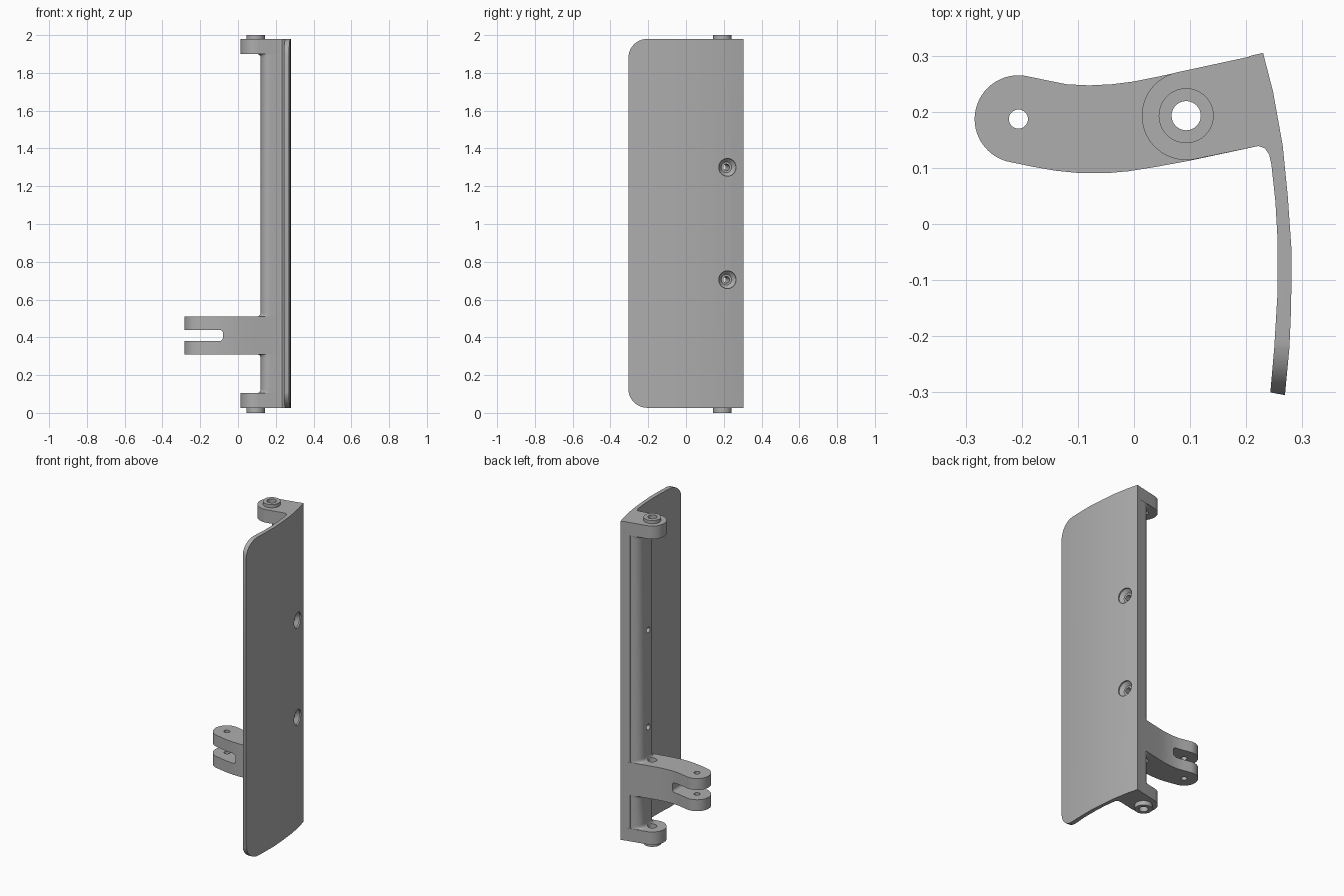
import bpy, bmesh
from math import sin, cos, radians, pi
from mathutils import Vector

cube = bpy.data.objects.get("Cube")
if cube:
    bpy.data.objects.remove(cube)

grey = bpy.data.materials.new("plain grey")
grey.use_nodes = True
grey.diffuse_color = (0.42, 0.42, 0.42, 1)
grey.node_tree.nodes["Principled BSDF"].inputs["Base Color"].default_value = grey.diffuse_color


def skin(name, rings):
    """Closed solid through a list of matching rings of points."""
    bm = bmesh.new()
    loops = [[bm.verts.new(p) for p in ring] for ring in rings]
    n = len(loops[0])
    for a, b in zip(loops, loops[1:]):
        for i in range(n):
            j = (i + 1) % n
            bm.faces.new((a[i], a[j], b[j], b[i]))
    bm.faces.new(loops[0])
    bm.faces.new(loops[-1])
    bmesh.ops.recalc_face_normals(bm, faces=bm.faces)
    mesh = bpy.data.meshes.new(name)
    bm.to_mesh(mesh)
    bm.free()
    mesh.materials.append(grey)
    ob = bpy.data.objects.new(name, mesh)
    bpy.context.collection.objects.link(ob)
    return ob


def prism(name, outline, z0, z1):
    return skin(name, [[(x, y, z) for x, y in outline] for z in (z0, z1)])


def arc(cx, cy, r, start, end, steps=16):
    angles = [radians(start + (end - start) * i / steps) for i in range(steps + 1)]
    return [(cx + r * cos(a), cy + r * sin(a)) for a in angles]


def circle(cx, cy, r, steps=40):
    return arc(cx, cy, r, 0, 360, steps)[:-1]


def rounded_rect(x0, y0, x1, y1, r):
    """Rectangle with its two corners at x0 rounded."""
    return (arc(x0 + r, y1 - r, r, 90, 180, 12) +
            arc(x0 + r, y0 + r, r, 180, 270, 12) + [(x1, y0), (x1, y1)])


def carve(ob, cutters, operation='DIFFERENCE'):
    for c in cutters:
        mod = ob.modifiers.new("cut", 'BOOLEAN')
        mod.object, mod.operation, mod.solver = c, operation, 'EXACT'
    bpy.context.view_layer.update()
    deps = bpy.context.evaluated_depsgraph_get()
    mesh = bpy.data.meshes.new_from_object(ob.evaluated_get(deps))
    ob.modifiers.clear()
    ob.data = mesh


AXIS = (0.093, 0.193)
PIN = (-0.206, 0.187)
BOTTOM, TOP = 0.027, 1.98
ARM_LOW, ARM_HIGH = 0.31, 0.51

# Cutters: hinge bore, pin hole, fork slot, plate border, screw holes
bore = prism("bore_cutter", circle(*AXIS, 0.026), -0.1, 2.1)
pin_hole = prism("pin_cutter", circle(*PIN, 0.017), 0.2, 0.6)
slot_shape = [(-x, z) for x, z in rounded_rect(0.08, 0.38, 0.4, 0.44, 0.018)]
slot = skin("slot_cutter", [[(x, y, z) for x, z in slot_shape] for y in (0, 0.4)])
border_shape = rounded_rect(-0.305, BOTTOM, 0.4, TOP, 0.1)
border = skin("border_cutter", [[(x, y, z) for y, z in border_shape] for x in (0, 0.4)])


def screw_cutter(z):
    out = Vector((0.98, 0.2, 0))
    side = Vector((-0.2, 0.98, 0))
    start = Vector((0.252, 0.22, z))
    steps = ((0.04, 0.047), (-0.01, 0.047), (-0.03, 0.028), (-0.03, 0.017), (-0.2, 0.017))
    return skin("screw_cutter", [[start + out * t + side * u + Vector((0, 0, v))
                                  for u, v in circle(0, 0, r, 32)] for t, r in steps])


screws = [screw_cutter(z) for z in (0.705, 1.3)]

# Curved cover plate
outer = [(0.23, 0.305), (0.248, 0.235), (0.265, 0.14), (0.274, 0.05), (0.281, -0.05),
         (0.28, -0.15), (0.277, -0.22), (0.269, -0.305)]
inner = [(0.243, -0.3), (0.25, -0.22), (0.256, -0.12), (0.256, -0.03), (0.252, 0.04),
         (0.245, 0.105), (0.241, 0.124), (0.233, 0.135), (0.222, 0.139), (0.205, 0.299)]
plate = prism("cover_plate", outer + inner, 0, 2)
carve(plate, [border], 'INTERSECT')
carve(plate, screws)

# Round-nosed spine, flaring into the lugs and the arm
nose = ([(0.205, 0.298), (0.175, 0.291)] + arc(0.18, 0.23, 0.06, 95, 180, 10) +
        arc(0.165, 0.173, 0.045, 180, 275, 10) + [(0.222, 0.139), (0.235, 0.2)])


def section(z, flare):
    k = 1 + flare / 0.05
    return [(0.17 - (0.17 - x) * k if x < 0.17 else x, y, z) for x, y in nose]


def fillet(z, direction, r=0.02):
    rows = [(z + direction * r * (1 - cos(a)), r * (1 - sin(a)))
            for a in (i * pi / 10 for i in range(6))]
    return rows if direction > 0 else rows[::-1]


rows = ([(0.06, 0.02)] + fillet(0.105, 1) + fillet(ARM_LOW, -1) +
        fillet(ARM_HIGH, 1) + fillet(1.9, -1) + [(1.94, 0.02)])
spine = skin("spine", [section(z, f) for z, f in rows])
carve(spine, [bore] + screws)

# End lugs with raised collars
lug_shape = arc(*AXIS, 0.079, 102, 282, 32) + [(0.222, 0.139), (0.235, 0.2), (0.205, 0.298)]
parts = [plate, spine]
for label, z0, z1, c0, c1 in (("bottom", BOTTOM, 0.105, 0, 0.05),
                              ("top", 1.9, TOP, 1.95, 2)):
    for ob in (prism(label + "_lug", lug_shape, z0, z1),
               prism(label + "_collar", circle(*AXIS, 0.049), c0, c1)):
        carve(ob, [bore])
        parts.append(ob)

# Curved fork arm
arm_shape = (arc(*PIN, 0.078, 80, 260, 32) +
             [(-0.18, 0.102), (-0.14, 0.095), (-0.095, 0.0905), (-0.05, 0.0905), (-0.01, 0.094),
              (0.04, 0.102), (0.1, 0.113), (0.222, 0.139), (0.235, 0.2), (0.205, 0.298),
              (0.1, 0.275), (0.04, 0.262), (0, 0.254), (-0.04, 0.249), (-0.08, 0.247),
              (-0.12, 0.249), (-0.155, 0.256)])
arm = prism("fork_arm", arm_shape, ARM_LOW, ARM_HIGH)
carve(arm, [slot, pin_hole, bore])
parts.append(arm)

# Remove the cutters and shade the finished parts
for cutter in [bore, pin_hole, slot, border] + screws:
    bpy.data.objects.remove(cutter)
bpy.ops.object.select_all(action='DESELECT')
for ob in parts:
    ob.select_set(True)
bpy.context.view_layer.objects.active = plate
bpy.ops.object.shade_smooth_by_angle(angle=radians(30))
